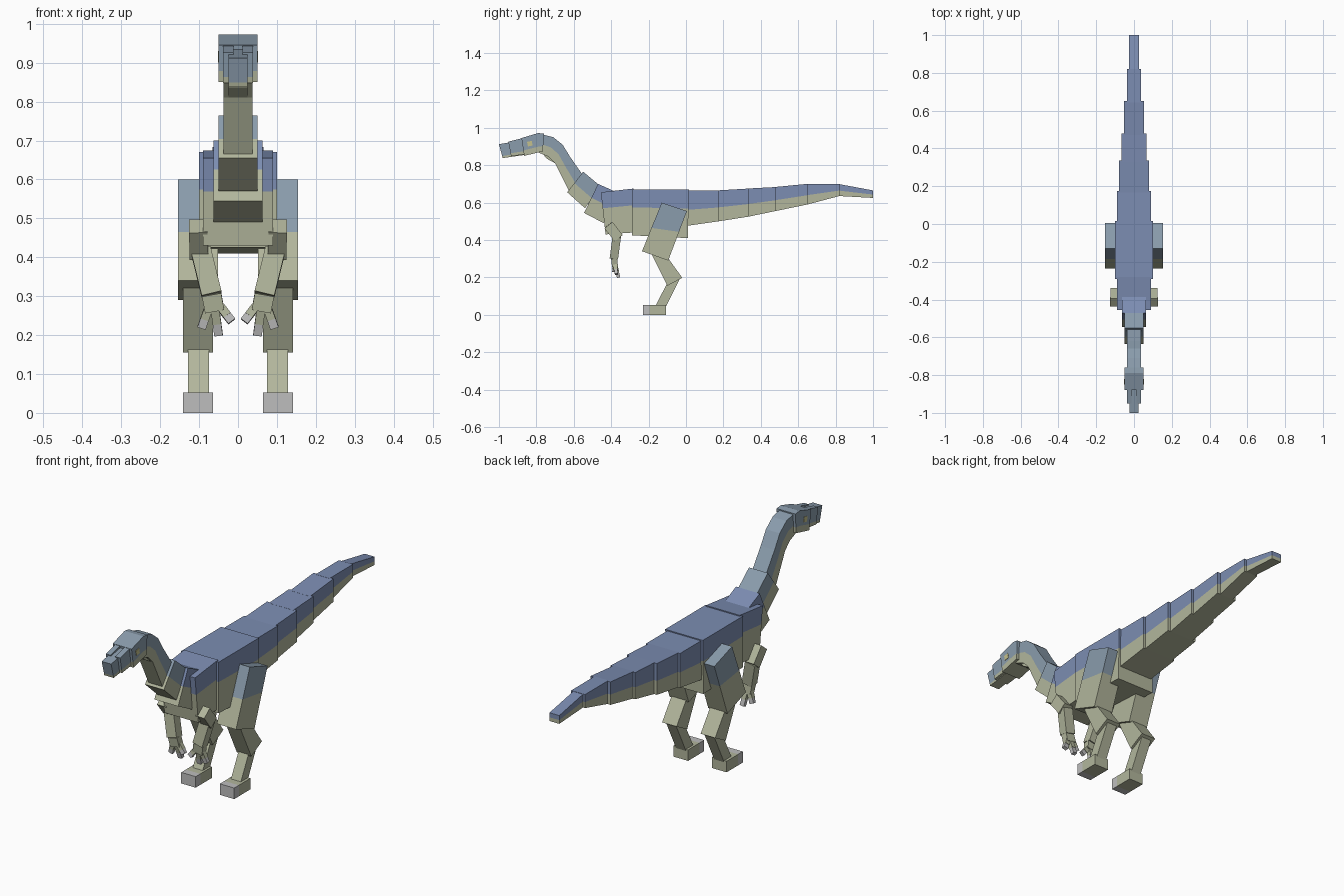
import bpy, bmesh
from mathutils import Vector, Matrix

cube = bpy.data.objects.get("Cube")
if cube:
    bpy.data.objects.remove(cube, do_unlink=True)


def material(name, r, g, b):
    m = bpy.data.materials.new(name)
    lin = [((c / 255 + 0.055) / 1.055) ** 2.4 for c in (r, g, b)]
    m.diffuse_color = (*lin, 1)
    m.use_nodes = True
    m.node_tree.nodes["Principled BSDF"].inputs["Base Color"].default_value = (*lin, 1)
    return m


blue = material("back blue", 124, 141, 178)
slate = material("slate blue", 138, 156, 172)
cream = material("belly cream", 178, 182, 156)
claw_grey = material("claw grey", 190, 190, 190)
eye_yellow = material("eye yellow", 196, 192, 140)


def finish(name, bm, mats):
    bmesh.ops.recalc_face_normals(bm, faces=bm.faces)
    me = bpy.data.meshes.new(name)
    bm.to_mesh(me)
    bm.free()
    for m in mats:
        me.materials.append(m)
    ob = bpy.data.objects.new(name, me)
    bpy.context.collection.objects.link(ob)
    return ob


def slab(name, tops, bottoms, x0, x1, upper, split=None):
    """Side outline widened from x0 to x1; cream below the split share."""
    bm = bmesh.new()
    n = len(tops)
    splits = split if isinstance(split, tuple) else (split,) * n
    rings = []
    for (ty, tz), (by, bz), s in zip(tops, bottoms, splits):
        rows = [(ty, tz), (by, bz)]
        if split is not None:
            rows.insert(1, (ty + (by - ty) * s, tz + (bz - tz) * s))
        rings.append([[bm.verts.new((x, y, z)) for y, z in rows] for x in (x0, x1)])
    last = len(rings[0][0]) - 1

    def face(mat, *v):
        bm.faces.new(v).material_index = mat

    for row in range(last):
        for a, b in zip(rings, rings[1:]):
            for side in (0, 1):
                face(row, a[side][row], b[side][row], b[side][row + 1], a[side][row + 1])
        for end in (rings[0], rings[-1]):
            face(row, end[0][row], end[1][row], end[1][row + 1], end[0][row + 1])
    for a, b in zip(rings, rings[1:]):
        face(0, a[0][0], a[1][0], b[1][0], b[0][0])
        face(last - 1, a[0][last], a[1][last], b[1][last], b[0][last])
    return finish(name, bm, [upper, cream])


def bar(name, start, end, wx, wy, mat):
    """Square bar from one joint to the next."""
    p, q = Vector(start), Vector(end)
    d = q - p
    az = d.normalized()
    ax = (Vector((1, 0, 0)) - az * az.x).normalized()
    rot = Matrix((ax, az.cross(ax), az)).transposed().to_4x4()
    bm = bmesh.new()
    bmesh.ops.create_cube(bm, size=1)
    bm.transform(Matrix.Translation((p + q) / 2) @ rot @ Matrix.Diagonal((wx, wy, d.length, 1)))
    return finish(name, bm, [mat])


def centred(name, tops, bottoms, half, upper, split=None):
    return slab(name, tops, bottoms, -half, half, upper, split)


# Torso
centred("hips", [(-.29, .67), (.015, .67)], [(-.29, .425), (.01, .41)], .10, blue, .39)
centred("chest", [(-.455, .655), (-.28, .675)], [(-.43, .43), (-.28, .44)], .09, blue, .38)

# Tail: stations of y, top z, bottom z; one width per segment
stations = [(.0, .665, .475), (.175, .665, .50), (.335, .675, .525), (.48, .683, .555),
            (.65, .70, .59), (.82, .70, .635), (1.0, .665, .625)]
widths = [.09, .08, .065, .053, .037, .026]
for i, w in enumerate(widths):
    a, b = stations[i], stations[i + 1]
    lap = .008 if i else 0
    centred(f"tail_{i + 1}", [(a[0] - lap, a[1]), (b[0], b[1])],
            [(a[0], a[2]), (b[0], b[2])], w, blue, .55)

# Neck
centred("neck_base", [(-.47, .70), (-.37, .655)], [(-.545, .545), (-.44, .49)], .063, blue, .48)
centred("neck_lower", [(-.55, .765), (-.46, .69)], [(-.635, .655), (-.54, .57)], .05, slate, .55)
centred("neck_upper",
        [(-.54, .73), (-.62, .845), (-.66, .91), (-.71, .95), (-.78, .967)],
        [(-.62, .65), (-.665, .74), (-.70, .81), (-.735, .845), (-.79, .868)],
        .037, slate, .52)
centred("throat", [(-.77, .865), (-.69, .85)], [(-.745, .835), (-.69, .805)], .025, cream)

# Head
centred("head", [(-.88, .945), (-.79, .972), (-.76, .968)],
        [(-.865, .85), (-.79, .868), (-.765, .874)], .05, slate, .7)
centred("snout", [(-1, .912), (-.87, .935)], [(-.98, .838), (-.86, .855)], .025, slate, .85)
for s, side in ((1, "left"), (-1, "right")):
    slab(f"{side}_cheek", [(-.95, .926), (-.87, .946)], [(-.935, .848), (-.86, .858)],
         s * .012, s * .038, slate, .8)
    slab(f"{side}_eye", [(-.85, .925), (-.825, .93)], [(-.845, .90), (-.82, .905)],
         s * .049, s * .052, eye_yellow)

    # Legs
    slab(f"{side}_thigh", [(-.13, .60), (.005, .555)], [(-.235, .34), (-.095, .29)],
         s * .052, s * .154, slate, (.52, .42))
    slab(f"{side}_shin", [(-.19, .335), (-.09, .295)], [(-.10, .155), (-.02, .198)],
         s * .064, s * .141, cream)
    slab(f"{side}_ankle", [(-.10, .17), (-.03, .198)], [(-.165, .045), (-.107, .045)],
         s * .075, s * .128, cream)
    slab(f"{side}_foot", [(-.195, .053), (-.107, .053)], [(-.195, 0), (-.107, 0)],
         s * .064, s * .141, cream)
    slab(f"{side}_toe_claws", [(-.23, .053), (-.195, .053)], [(-.23, 0), (-.195, 0)],
         s * .064, s * .141, claw_grey)

    # Arms
    elbow, wrist = (s * .096, -.37, .42), (s * .068, -.385, .305)
    knuckles = (s * .06, -.38, .262)
    bar(f"{side}_upper_arm", (s * .102, -.415, .48), (s * .1, -.36, .41), .048, .055, cream)
    bar(f"{side}_forearm", elbow, wrist, .052, .045, cream)
    bar(f"{side}_hand", wrist, knuckles, .05, .032, cream)
    tips = ((.094, -.372, .218), (.05, -.36, .20), (.016, -.385, .235))
    for i, (x, y, z) in enumerate(tips):
        root = Vector(knuckles) + Vector((s * (.014 - .014 * i), 0, .012))
        tip = Vector((s * x, y, z))
        joint = root.lerp(tip, .6)
        bar(f"{side}_finger_{i + 1}", root, joint, .022, .022, cream)
        bar(f"{side}_claw_{i + 1}", joint, tip, .022, .018, claw_grey)
